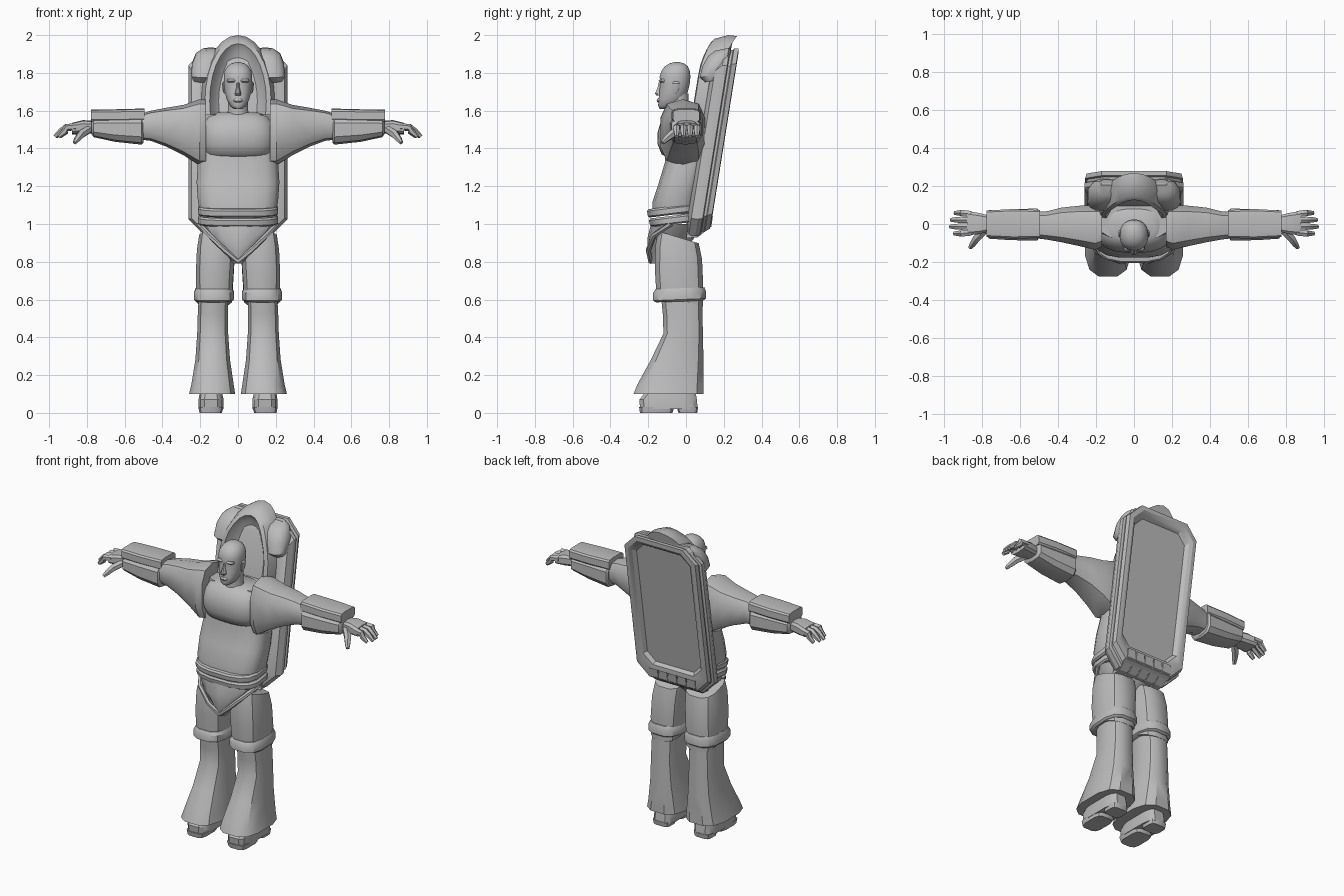
import bpy, bmesh, math
from mathutils import Vector

mat = bpy.data.materials.new("suit grey")
mat.diffuse_color = (0.5, 0.5, 0.5, 1)


def finish(name, bm, mirror=False, angle=35):
    bmesh.ops.recalc_face_normals(bm, faces=bm.faces)
    me = bpy.data.meshes.new(name)
    bm.to_mesh(me)
    bm.free()
    me.materials.append(mat)
    ob = bpy.data.objects.new(name, me)
    bpy.context.collection.objects.link(ob)
    if mirror:
        ob.modifiers.new("mirror", 'MIRROR')
    bpy.ops.object.select_all(action='DESELECT')
    ob.select_set(True)
    bpy.context.view_layer.objects.active = ob
    bpy.ops.object.shade_smooth_by_angle(angle=math.radians(angle))
    return ob


def skin(bm, rings, caps=True):
    """Bridge rings of points with quads and close the ends."""
    vs = [[bm.verts.new(p) for p in r] for r in rings]
    n = len(vs[0])
    for a, b in zip(vs, vs[1:]):
        for i in range(n):
            j = (i + 1) % n
            bm.faces.new((a[i], a[j], b[j], b[i]))
    if caps:
        bm.faces.new(vs[0])
        bm.faces.new(vs[-1])


def oval(n, e):
    """Unit superellipse; smaller e gives a boxier outline."""
    out = []
    for i in range(n):
        t = 2 * math.pi * (i + 0.5) / n
        c, s = math.cos(t), math.sin(t)
        out.append((math.copysign(abs(c) ** e, c), math.copysign(abs(s) ** e, s)))
    return out


def upright(name, rows, n=12, e=0.7, mirror=False, angle=35, tilt=0):
    """Rows: z, x0, x1, y0, y1; tilt raises z with y."""
    bm = bmesh.new()
    skin(bm, [[((a + b) / 2 + u * (b - a) / 2, (c + d) / 2 + v * (d - c) / 2,
                z + tilt * v * (d - c) / 2) for u, v in oval(n, e)]
              for z, a, b, c, d in rows])
    return finish(name, bm, mirror, angle)


def sideways(name, rows, n=10, e=0.7, angle=35):
    """Rows: x, y0, y1, z0, z1; mirrored to both sides."""
    bm = bmesh.new()
    skin(bm, [[(x, (a + b) / 2 + u * (b - a) / 2, (c + d) / 2 + v * (d - c) / 2)
               for u, v in oval(n, e)] for x, a, b, c, d in rows])
    return finish(name, bm, True, angle)


def limb(bm, pts, n=6):
    """Tube through points (x, y, z, radius)."""
    P = [Vector(p[:3]) for p in pts]
    rings = []
    for i, p in enumerate(P):
        d = (P[min(i + 1, len(P) - 1)] - P[max(i - 1, 0)]).normalized()
        q = d.to_track_quat('Z', 'Y')
        rings.append([p + q @ Vector((u * pts[i][3], v * pts[i][3], 0)) for u, v in oval(n, 1)])
    skin(bm, rings)


# Boots: upper, heel and toe blocks
upright("boot", [(0.02, .075, .21, -.245, .065), (0.07, .075, .21, -.25, .06),
                 (0.13, .09, .2, -.2, .05)], 12, 0.5, True)
upright("sole_toe", [(0, .085, .205, -.245, -.07), (0.03, .075, .21, -.25, -.06)], 12, 0.5, True)
upright("sole_heel", [(0, .09, .2, -.04, .06), (0.03, .085, .205, -.05, .065)], 12, 0.5, True)

# Flared legs, knee cuffs and thighs
upright("flared_leg", [(0.1, .012, .262, -.282, .098), (0.15, .02, .25, -.262, .098),
                       (0.28, .04, .228, -.19, .096), (0.42, .05, .218, -.122, .092),
                       (0.52, .05, .215, -.125, .09), (0.62, .05, .21, -.135, .088)], 12, 0.7, True)
upright("knee_cuff", [(0.59, .035, .225, -.16, .095), (0.6, .02, .235, -.178, .108),
                      (0.64, .018, .235, -.178, .108), (0.66, .03, .225, -.165, .1)],
        12, 0.7, True, tilt=0.04)
upright("thigh", [(0.6, .03, .222, -.16, .092), (0.72, .022, .226, -.168, .094),
                  (0.85, .014, .22, -.165, .088), (0.93, .01, .208, -.15, .07)],
        12, 0.7, True, tilt=-0.3)

# Pelvis with narrow crotch, belt and torso
upright("pelvis", [(0.79, -.025, .025, -.185, -.12), (0.85, -.07, .07, -.2, -.03),
                   (0.92, -.15, .15, -.205, .04), (1.0, -.205, .205, -.185, .06)], 14, 0.8)
bm = bmesh.new()
for s in (1, -1):
    limb(bm, [(0, -.185, .80, .014), (s * .07, -.2, .86, .014),
              (s * .15, -.17, .94, .014), (s * .205, -.08, 1.0, .014)])
finish("brief_piping", bm)
for i, z in enumerate((1.0, 1.05)):
    upright("belt_%d" % (i + 1), [(z, -.205, .205, -.18 - i * .015, .07),
            (z + .008, -.215, .215, -.192 - i * .012, .08),
            (z + .035, -.215, .215, -.198 - i * .01, .08),
            (z + .045, -.205, .205, -.19 - i * .01, .07)], 16, 0.7, tilt=0.12)
upright("torso", [(1.05, -.2, .2, -.18, .06), (1.12, -.215, .215, -.178, .07),
                  (1.22, -.222, .222, -.145, .09), (1.33, -.215, .215, -.112, .12),
                  (1.45, -.2, .2, -.11, .14), (1.58, -.19, .19, -.08, .14)], 16, 0.65)

# Smooth chest plate, collar and neck
upright("chest_plate", [(1.345, -.15, .15, -.09, .1), (1.37, -.18, .18, -.13, .1),
                        (1.42, -.195, .195, -.15, .1), (1.48, -.195, .195, -.152, .1),
                        (1.53, -.185, .185, -.138, .1), (1.57, -.16, .16, -.11, .09),
                        (1.59, -.11, .11, -.08, .07)], 32, 0.75, angle=60)
upright("neck", [(1.55, -.07, .07, -.1, .03), (1.6, -.055, .055, -.095, .015),
                 (1.69, -.055, .055, -.11, .015)], 16, 1)

# Head with nose, brow, lips and ears
upright("head", [(1.61, -.022, .022, -.14, -.08), (1.625, -.042, .042, -.148, -.04),
                 (1.66, -.06, .06, -.146, -.01), (1.7, -.07, .07, -.141, .01),
                 (1.74, -.074, .074, -.138, .02), (1.78, -.076, .076, -.14, .024),
                 (1.81, -.071, .071, -.131, .021), (1.835, -.056, .056, -.112, .01),
                 (1.85, -.035, .035, -.088, -.01), (1.857, -.01, .01, -.06, -.035)],
        24, 0.9, angle=60)
upright("nose", [(1.68, -.016, .016, -.158, -.12), (1.69, -.018, .018, -.166, -.12),
                 (1.72, -.01, .01, -.152, -.12), (1.75, -.007, .007, -.145, -.12)], 8, 1)
upright("lips", [(1.644, -.018, .018, -.15, -.12), (1.652, -.027, .027, -.156, -.12),
                 (1.664, -.018, .018, -.151, -.12)], 10, 1)
upright("brow", [(1.75, .012, .055, -.138, -.1), (1.758, .008, .06, -.147, -.1),
                 (1.768, .012, .055, -.138, -.1)], 8, 0.8, True)
upright("ear", [(1.69, .06, .075, -.07, -.045), (1.71, .06, .083, -.073, -.035),
                (1.745, .06, .085, -.073, -.03), (1.755, .06, .078, -.065, -.04)], 8, 0.9, True)

# Sleeves, forearm shells and top plates
sideways("sleeve", [(.17, -.125, .1, 1.31, 1.66), (.205, -.14, .105, 1.31, 1.66),
                    (.29, -.12, .1, 1.365, 1.63), (.38, -.1, .09, 1.41, 1.615),
                    (.46, -.085, .07, 1.44, 1.6), (.54, -.075, .065, 1.45, 1.575)])
sideways("forearm", [(.5, -.075, .075, 1.43, 1.57), (.51, -.09, .085, 1.42, 1.575),
                     (.65, -.088, .08, 1.435, 1.57), (.765, -.08, .075, 1.46, 1.56),
                     (.775, -.065, .06, 1.475, 1.55)], 10, 0.65)
sideways("forearm_plate", [(.495, -.075, .075, 1.54, 1.612), (.64, -.078, .08, 1.54, 1.608),
                           (.778, -.07, .072, 1.538, 1.606)], 12, 0.4)

# Hands: palm, four curled fingers and a thumb
sideways("palm", [(.76, -.04, .045, 1.48, 1.545), (.82, -.055, .06, 1.475, 1.55),
                  (.88, -.062, .07, 1.475, 1.535)], 10, 0.6)
bm = bmesh.new()
for i in range(4):
    y = -.05 + i * .036
    r = .965 - .02 * abs(i - 1.4)
    limb(bm, [(.86, y * .9, 1.515, .019), (.91, y, 1.51, .019),
              (r - .02, y, 1.49, .017), (r + .012, y, 1.462, .011)])
limb(bm, [(.79, -.035, 1.5, .022), (.83, -.075, 1.475, .023),
          (.85, -.105, 1.45, .018), (.865, -.125, 1.43, .011)])
finish("fingers", bm, True)


def pack_point(x, z, d):
    """Point on the tilted pack plane, d behind it."""
    return (x, 0.13 + (z - 0.98) * 0.16 + d, z)


def octagon(w, z0, z1, c, d, lift=0):
    """Chamfered rectangle on the pack plane."""
    pts = [(w, z0 + c), (w, z1 - c), (w - c, z1), (c - w, z1),
           (-w, z1 - c), (-w, z0 + c), (c - w, z0), (w - c, z0)]
    return [pack_point(x, z + lift, d) for x, z in pts]


# Backpack: body, grooved rim and recessed back panel
bm = bmesh.new()
skin(bm, [octagon(*r) for r in (
    (.2, .97, 1.86, .08, -.13), (.245, .94, 1.9, .09, -.11), (.262, .935, 1.93, .09, -.075),
    (.262, .94, 1.93, .09, -.05), (.248, .955, 1.92, .085, -.045), (.248, .96, 1.92, .085, -.032),
    (.258, .96, 1.93, .085, -.027), (.25, .975, 1.93, .08, -.003), (.225, 1.0, 1.905, .07, 0),
    (.205, 1.06, 1.885, .06, -.012), (.19, 1.075, 1.87, .055, -.035))])
finish("backpack", bm, angle=25)

# Louvre blocks along the sloped bottom of the pack
bm = bmesh.new()
for i in range(5):
    x = (i - 2) * .066
    skin(bm, [[pack_point(x + a * .029, z, d) for a, z in
               ((-1, z0), (1, z0), (1, z1), (-1, z1))]
              for z0, z1, d in ((.925, .99, -.12), (.93, 1.0, -.06), (.985, 1.04, .003))])
finish("bottom_louvres", bm, angle=25)

# Arched hood: raised rim around a hollow behind the head
bm = bmesh.new()
rings = []
for w, h, d in ((.2, .345, -.08), (.195, .35, -.13), (.175, .33, -.19), (.15, .305, -.195),
                (.125, .27, -.15), (.08, .18, -.11), (.02, .05, -.095)):
    ring = []
    for i in range(28):
        t = 2 * math.pi * i / 28
        z = 1.65 + h * math.sin(t)
        top = max(0, (z - 1.8) / 0.2)
        ring.append(pack_point(w * math.cos(t), z, d + .06 * top * top))
    rings.append(ring)
skin(bm, rings)
finish("hood", bm, angle=40)

# Rounded pads on the upper corners of the pack
upright("shoulder_pad", [(1.76, .15, .235, .1, .2), (1.79, .11, .25, .07, .22),
                         (1.85, .09, .245, .085, .23), (1.9, .085, .225, .115, .24),
                         (1.925, .1, .19, .15, .235)], 12, 0.8, True, tilt=0.2)
